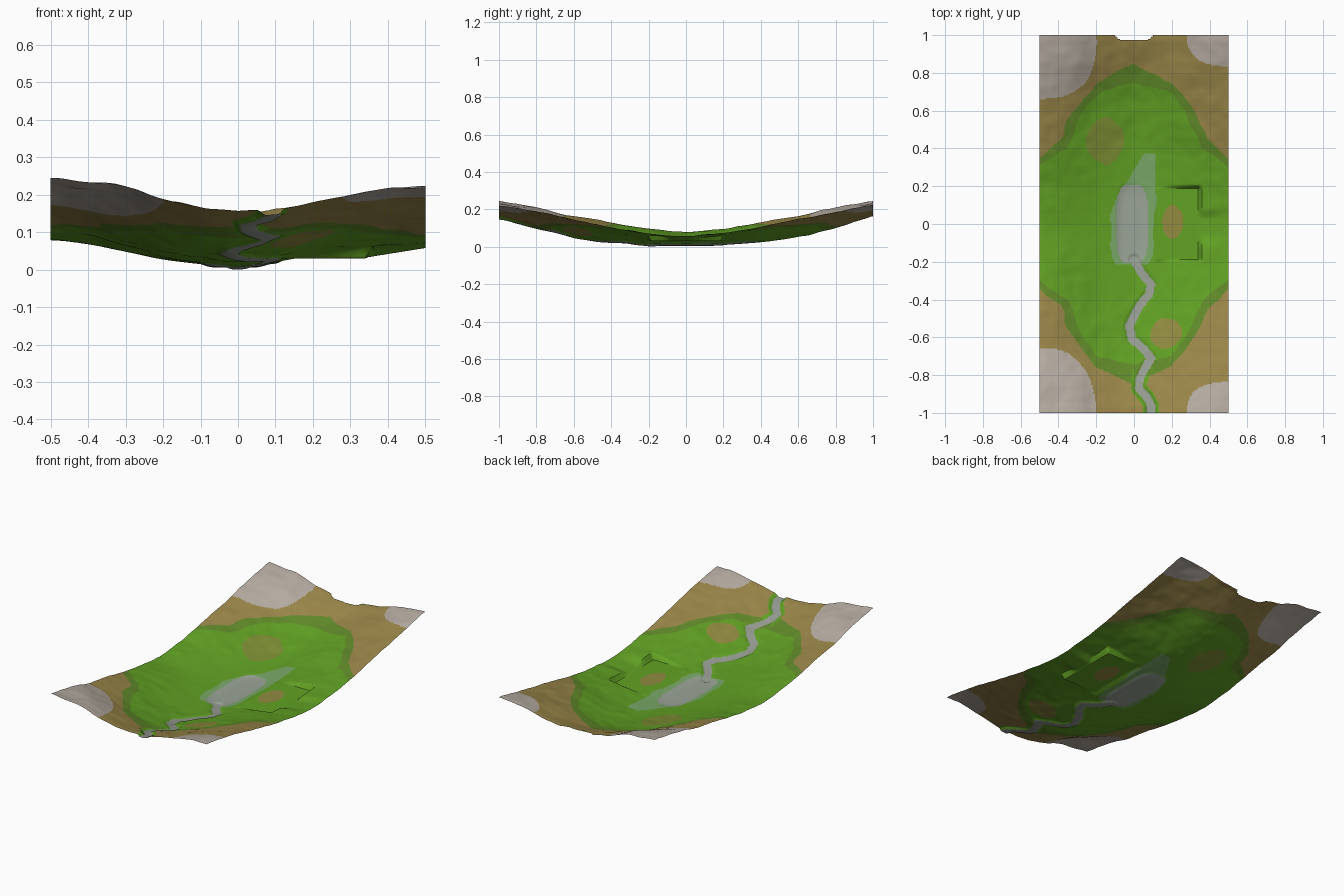
import bpy, bmesh, math
from mathutils import Vector, noise

if "Cube" in bpy.data.objects:
    bpy.data.objects.remove(bpy.data.objects["Cube"])


def lin(c):
    c /= 255
    return c / 12.92 if c < 0.04045 else ((c + 0.055) / 1.055) ** 2.4


def material(name, r, g, b):
    m = bpy.data.materials.new(name)
    m.diffuse_color = (lin(r), lin(g), lin(b), 1)
    m.use_nodes = True
    m.node_tree.nodes["Principled BSDF"].inputs["Base Color"].default_value = m.diffuse_color
    return m


def lerp_table(t, xs, vals):
    for i in range(len(xs) - 1):
        if t <= xs[i + 1]:
            k = max(0, (t - xs[i]) / (xs[i + 1] - xs[i]))
            return vals[i] + (vals[i + 1] - vals[i]) * k
    return vals[-1]


def smooth(k):
    k = min(1, max(0, k))
    return k * k * (3 - 2 * k)


# Valley profile: floor height along y, side rise along y, cross-section along x
YS = [0, .2, .4, .6, .68, .8, 1]
XS = [0, .1, .2, .3, .4, .5]
FLOOR = [.006, .008, .020, .050, .065, .101, .159]
RISE_L = [.070, .090, .112, .115, .116, .115, .085]
RISE_R = [.052, .062, .088, .098, .096, .090, .062]
SHAPE_L = [0, .11, .27, .56, .85, 1]
SHAPE_R = [0, .17, .46, .70, .9, 1]
END_L = [0, .12, .36, .78, .88, 1]
END_R = [0, .05, .32, .67, .95, 1]

# Half widths of the bright grass and of the dark grass ring along y
GRASS_Y, GRASS_W = [0, .24, .32, .40, .60, .70, .745], [.7, .6, .47, .36, .27, .19, .0]
RING_Y, RING_W = [0, .31, .36, .45, .60, .75, .85], [.7, .55, .48, .39, .32, .20, .0]

# River centre line and the bare earth patches (x, y, rx, ry, material)
RIVER = [(0, -.19), (.04, -.26), (.09, -.32), (.08, -.37), (.03, -.43), (0, -.49),
         (-.025, -.54), (-.01, -.61), (.05, -.66), (.09, -.71), (.06, -.76),
         (.03, -.82), (.025, -.87), (.07, -.92), (.09, -.96), (.09, -1.02)]
PATCHES = [(-.155, .44, .1, .12, 8), (.205, .01, .055, .09, 4), (.17, -.58, .085, .08, 4)]


def river_dist(x, y):
    p, best = Vector((x, y)), 9
    if y > -.12:
        return best
    for a, b in zip(RIVER, RIVER[1:]):
        a, d = Vector(a), Vector(b) - Vector(a)
        t = min(1, max(0, (p - a).dot(d) / d.length_squared))
        best = min(best, (p - a - d * t).length)
    return best


def lake(x, y):
    """below 1 inside the deep lake"""
    return (abs(x + .012) / (.086 if x > 0 else .08)) ** 3 + (abs(y) / .21) ** 4


def shallows(x, y):
    """below 1 inside the shallow water, which tapers to the north-east"""
    cx = -.01 if y < .05 else -.01 + .085 * (y - .05) / .3
    half = .113 if y < .1 else .113 - .075 * (y - .1) / .25
    if y < -.215 or y > .375:
        return 2
    edge = noise.noise((x * 9, y * 9, 4)) * .2
    return abs(x - cx) / half + edge + max(0, (-y - .17) * 6)


def height(x, y):
    ay = abs(y)
    rises, mid, end = (RISE_L, SHAPE_L, END_L) if x < 0 else (RISE_R, SHAPE_R, END_R)
    # average neighbouring samples to round the profile
    floor = sum(lerp_table(abs(y + o), YS, FLOOR) for o in (-.03, 0, .03)) / 3
    rise = sum(lerp_table(abs(y + o), YS, rises) for o in (-.06, 0, .06)) / 3
    k = smooth((ay - .68) / .27)
    shape = sum(lerp_table(abs(x + o), XS, mid) * (1 - k) + lerp_table(abs(x + o), XS, end) * k
                for o in (-.025, 0, .025)) / 3
    z = floor + rise * shape
    rough = smooth((abs(x) + ay - .15) / .5)
    z += rough * (.005 * noise.noise((x * 7, y * 7, 1)) + .003 * noise.noise((x * 16, y * 16, 2)))
    # gently dished lake bed
    z += (min(z, .005) - z) * smooth((1.4 - lake(x, y)) / 1.4)
    # river channel, deeper where it cuts the front rim
    depth = .006 + .006 * smooth((-y - .8) / .15)
    z -= depth * smooth((.036 - river_dist(x, y)) / .018)
    # levelled building pad and its access ramp
    if .1 < x < .36:
        k = smooth((x - .1) / .04) * smooth((.36 - x) / .02) * smooth((.205 - ay) / .02)
        z += (.03 - z) * k
    if x > .34:
        k = smooth((y + .13) / .08) * smooth((.085 - y) / .06)
        z += (min(z, .032 + (x - .34) * .16) - z) * k
    return max(z, 0)


MATS = [material("grass_green", 98, 162, 36), material("dark_grass", 98, 140, 42),
        material("dry_earth", 156, 136, 74), material("pale_rock", 184, 174, 163),
        material("bare_patch", 146, 140, 64), material("deep_water", 155, 165, 152),
        material("shallow_water", 122, 168, 104), material("river_water", 152, 158, 148),
        material("faded_grass", 126, 144, 52)]


def rock(x, y):
    """rounded rock caps in the four corners"""
    rx, ry = (.3, .34) if x < 0 else (.22, .165)
    wob = .12 * noise.noise((x * 6, y * 6, 9))
    return ((.5 - abs(x)) / rx) ** 2.4 + ((1 - abs(y)) / ry) ** 2.4 + wob < 1


def colour(x, y, z):
    r = river_dist(x, y)
    if lake(x, y) < 1:
        return 5
    if r < .022:
        return 7
    if shallows(x, y) < 1:
        return 6
    for px, py, rx, ry, mat in PATCHES:
        wob = noise.noise((x * 12, y * 12, 7)) * .3
        if ((x - px) / rx) ** 2 + ((y - py) / ry) ** 2 + wob < 1:
            return mat
    if r < .042 and y < -.8:
        return 0
    if rock(x, y):
        return 3
    edge = abs(x) + .03 * noise.noise((x * 8, y * 8, 3))
    if edge < lerp_table(abs(y), GRASS_Y, GRASS_W):
        return 0
    return 1 if edge < lerp_table(abs(y), RING_Y, RING_W) else 2


# Terrain sheet
NX, NY = 150, 300
bm = bmesh.new()
bmesh.ops.create_grid(bm, x_segments=NX, y_segments=NY, size=1)
for v in bm.verts:
    x, y = v.co.x * .5, v.co.y
    v.co = (x, y, height(x, y))
low = min(v.co.z for v in bm.verts)
for v in bm.verts:
    v.co.z -= low

# Shallow notch in the back edge
notch = [f for f in bm.faces if f.calc_center_median().y > .96 and
         (abs(f.calc_center_median().x) / .1) ** 3 +
         ((1 - f.calc_center_median().y) / .03) ** 2 < 1]
bmesh.ops.delete(bm, geom=notch, context='FACES')

for f in bm.faces:
    f.material_index = colour(*f.calc_center_median())
    f.normal_update()
    if f.normal.z < 0:
        f.normal_flip()

mesh = bpy.data.meshes.new("valley_terrain")
bm.to_mesh(mesh)
bm.free()
for m in MATS:
    mesh.materials.append(m)
terrain = bpy.data.objects.new("valley_terrain", mesh)
bpy.context.collection.objects.link(terrain)
bpy.context.view_layer.objects.active = terrain
terrain.select_set(True)
bpy.ops.object.shade_smooth_by_angle(angle=math.radians(30))
